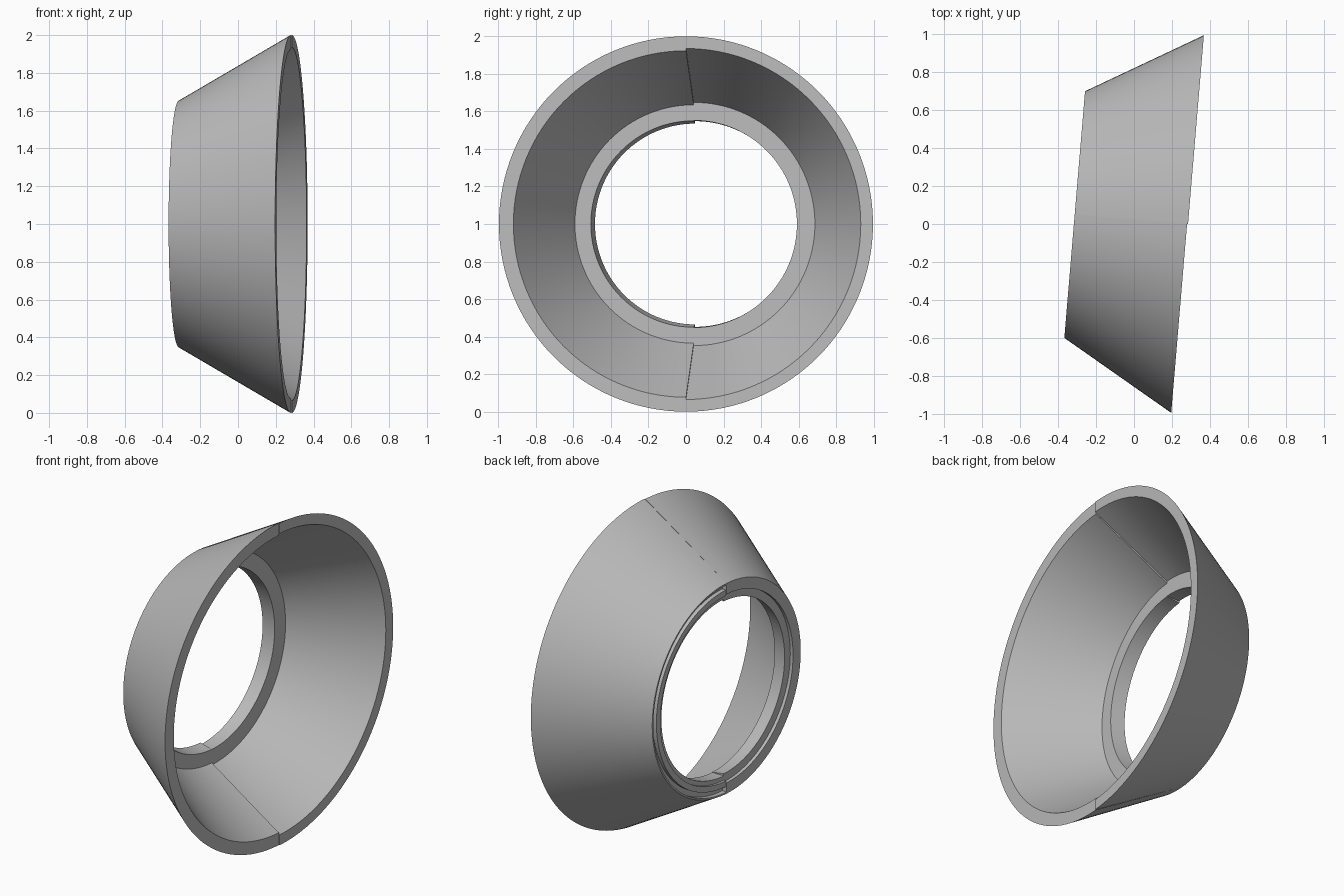
import bpy
import bmesh
from math import pi, radians
from mathutils import Matrix, Vector

if "Cube" in bpy.data.objects:
    bpy.data.objects.remove(bpy.data.objects["Cube"])

grey = bpy.data.materials.new("light_grey")
grey.use_nodes = True
grey.diffuse_color = (0.5, 0.5, 0.5, 1)
grey.node_tree.nodes["Principled BSDF"].inputs["Base Color"].default_value = (0.5, 0.5, 0.5, 1)

TILT = radians(-4.8)
STEPS = 64


def half_cone(name, profile, side):
    """Sweep a closed (radius, depth) section half a turn about the x axis."""
    bm = bmesh.new()
    verts = [bm.verts.new((-d, 0, r)) for r, d in profile]
    section = bm.faces.new(verts)
    # keep the starting section as one end cap, spin a copy of its edges
    edges = list(section.edges)
    result = bmesh.ops.spin(bm, geom=verts + edges, cent=(0, 0, 0),
                            axis=(1, 0, 0), angle=-side * pi, steps=STEPS)
    last = [g for g in result["geom_last"] if isinstance(g, bmesh.types.BMEdge)]
    bmesh.ops.edgeloop_fill(bm, edges=last)
    bmesh.ops.recalc_face_normals(bm, faces=bm.faces)
    # tilt the axis and stand the wide rim on the ground
    place = Matrix.Translation(Vector((0.28, 0, 1))) @ Matrix.Rotation(TILT, 4, "Z")
    bmesh.ops.transform(bm, matrix=place, verts=bm.verts)
    mesh = bpy.data.meshes.new(name)
    bm.to_mesh(mesh)
    bm.free()
    mesh.materials.append(grey)
    obj = bpy.data.objects.new(name, mesh)
    bpy.context.collection.objects.link(obj)
    bpy.ops.object.select_all(action="DESELECT")
    obj.select_set(True)
    bpy.context.view_layer.objects.active = obj
    bpy.ops.object.shade_smooth_by_angle(angle=radians(25))


# Front half: thicker wall, stepped recess on the narrow end
half_cone("front_half_shell", [
    (1.0, 0), (0.653, 0.595), (0.585, 0.595), (0.585, 0.575),
    (0.535, 0.575), (0.55, 0.49), (0.635, 0.49), (0.923, 0)], -1)

# Back half: thinner wall, groove and raised lip on the narrow end
half_cone("back_half_shell", [
    (1.0, -0.005), (0.653, 0.595), (0.643, 0.595), (0.643, 0.565),
    (0.61, 0.565), (0.61, 0.59), (0.575, 0.59), (0.575, 0.575),
    (0.548, 0.575), (0.552, 0.49), (0.648, 0.49), (0.935, -0.005)], 1)
